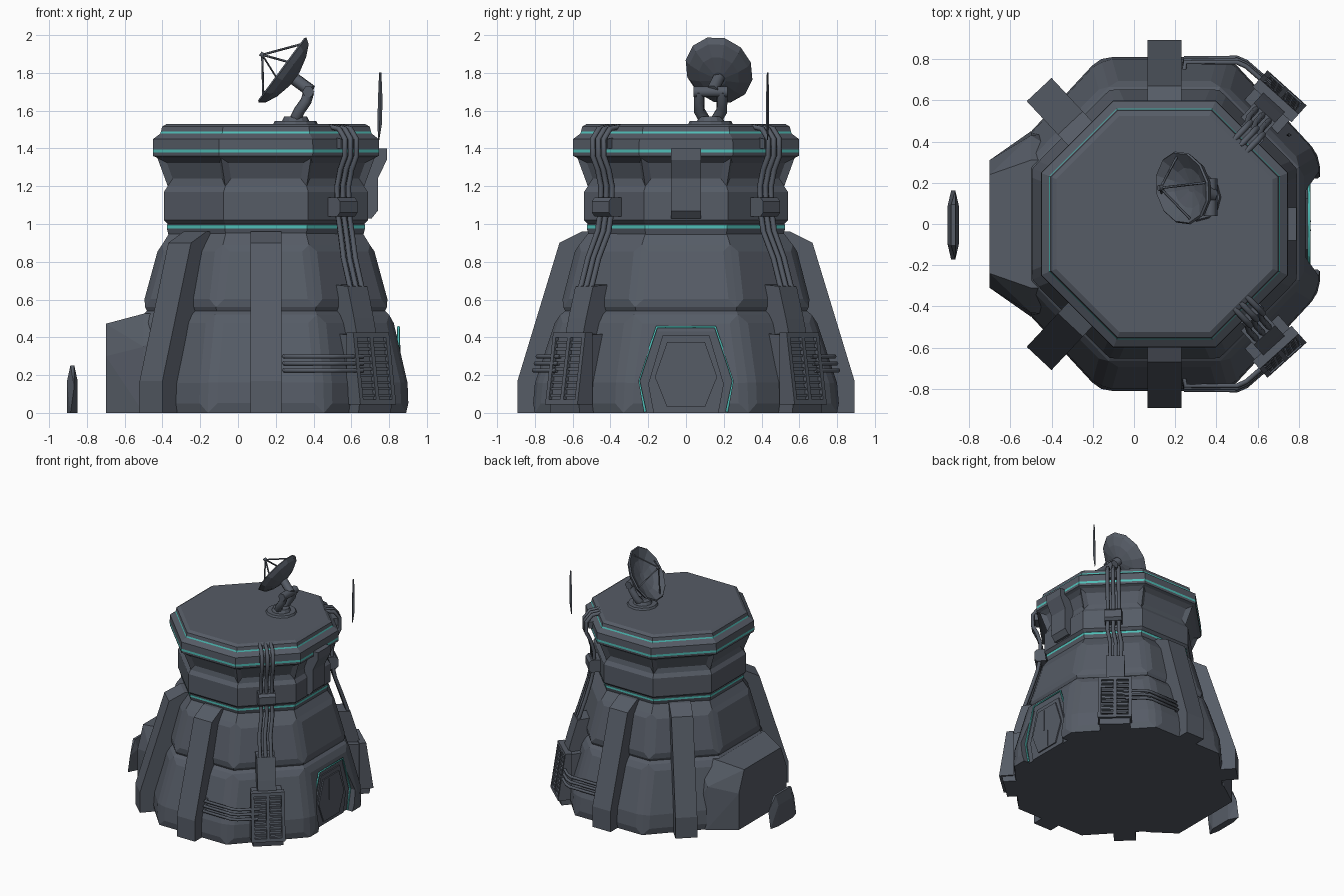
import bpy, bmesh, math
from mathutils import Vector, Matrix

if "Cube" in bpy.data.objects:
    bpy.data.objects.remove(bpy.data.objects["Cube"])

CX = 0.148  # tower axis


def material(name, col):
    m = bpy.data.materials.new(name)
    m.diffuse_color = (*col, 1)
    m.use_nodes = True
    m.node_tree.nodes["Principled BSDF"].inputs["Base Color"].default_value = m.diffuse_color
    return m


GREY = material("slate grey", (0.092, 0.106, 0.132))
TEAL = material("teal glow", (0.08, 0.52, 0.48))


def finish(bm, name, mats=(GREY,)):
    bmesh.ops.recalc_face_normals(bm, faces=bm.faces)
    me = bpy.data.meshes.new(name)
    bm.to_mesh(me)
    bm.free()
    ob = bpy.data.objects.new(name, me)
    bpy.context.collection.objects.link(ob)
    for m in mats:
        me.materials.append(m)
    return ob


def octagon_loft(name, rows, teal=(), panels=()):
    """rows: (z, x apothem, y apothem); panels: (row indices, inset, depth)"""
    bm = bmesh.new()
    t = math.tan(math.pi / 8)
    rings = []
    for z, a, b in rows:
        pts = [(a, -b*t), (a, b*t), (a*t, b), (-a*t, b),
               (-a, b*t), (-a, -b*t), (-a*t, -b), (a*t, -b)]
        rings.append([bm.verts.new((CX + x, y, z)) for x, y in pts])
    faces = []
    for i, (lo, hi) in enumerate(zip(rings, rings[1:])):
        row = [bm.faces.new((lo[k], lo[(k+1) % 8], hi[(k+1) % 8], hi[k])) for k in range(8)]
        for f in row:
            f.material_index = 1 if i in teal else 0
        faces.append(row)
    bm.faces.new(rings[0][::-1])
    bm.faces.new(rings[-1])
    bm.normal_update()
    for idx, inset, depth in panels:
        for k in range(8):
            bmesh.ops.inset_region(bm, faces=[faces[i][k] for i in idx],
                                   thickness=inset, depth=depth, use_even_offset=True)
    return finish(bm, name, (GREY, TEAL))


def prism(name, pts, offset, mat=GREY, link_matrix=None):
    """extrude a polygon by a vector"""
    bm = bmesh.new()
    f = bm.faces.new([bm.verts.new(p) for p in pts])
    r = bmesh.ops.extrude_face_region(bm, geom=[f])
    bmesh.ops.translate(bm, vec=offset, verts=[v for v in r["geom"] if isinstance(v, bmesh.types.BMVert)])
    if link_matrix:
        bm.transform(link_matrix)
    return finish(bm, name, (mat,))


def radial(name, deg, profile, width, shift=0.0):
    """(radius, z) profile with a width, turned around the tower axis"""
    m = Matrix.Translation((CX, 0, 0)) @ Matrix.Rotation(math.radians(deg), 4, 'Z')
    return prism(name, [(r, shift - width/2, z) for r, z in profile], (0, width, 0), GREY, m)


def tube(name, pts, radius, mat=GREY, res=1):
    cu = bpy.data.curves.new(name, 'CURVE')
    cu.dimensions = '3D'
    cu.bevel_depth = radius
    cu.bevel_resolution = res
    cu.use_fill_caps = True
    sp = cu.splines.new('POLY')
    sp.points.add(len(pts) - 1)
    for p, c in zip(sp.points, pts):
        p.co = (*c, 1)
    cu.materials.append(mat)
    ob = bpy.data.objects.new(name, cu)
    bpy.context.collection.objects.link(ob)
    return ob


def hull(name, pts):
    bm = bmesh.new()
    for p in pts:
        bm.verts.new(p)
    bmesh.ops.convex_hull(bm, input=bm.verts[:])
    return finish(bm, name)


def polar(deg, r, shift, z):
    a = math.radians(deg)
    return (CX + r*math.cos(a) - shift*math.sin(a), r*math.sin(a) + shift*math.cos(a), z)


# Sloping base in two tiers of raised panels
base = octagon_loft("base", [
    (0, .742, .80), (.16, .735, .785), (.52, .652, .665), (.54, .63, .64),
    (.56, .64, .65), (.89, .55, .565), (.955, .51, .515)],
    panels=[((0, 1), .05, .014), ((4,), .04, .014)])

# Upper tower: drum, flared collar, roof rim with glowing bands
octagon_loft("upper_tower", [(z, a, a) for z, a in [
    (.94, .515), (.977, .525), (.995, .525), (1.0, .52), (1.02, .54), (1.17, .54),
    (1.2, .52), (1.35, .575), (1.36, .597), (1.378, .599), (1.395, .599),
    (1.45, .597), (1.478, .56), (1.489, .556), (1.515, .55), (1.53, .525)]],
    teal=(1, 9, 12), panels=[((6,), .035, -.02)])

# Buttress ribs: front, back and the two left diagonals
RIB = [(.45, 0), (.892, 0), (.892, .17), (.67, .9), (.55, .96), (.45, .96)]
for n, deg in (("front", -90), ("back", 90), ("back_left", 133), ("front_left", -133)):
    radial(n + "_rib", deg, RIB, .165)

# Bracket on the right of the collar
radial("right_bracket", 0, [(.5, 1.03), (.56, 1.03), (.592, 1.07), (.592, 1.24),
                            (.64, 1.34), (.64, 1.40), (.5, 1.40)], .16)

# Door recess, glowing frame and door on the right
HEX = [(-.215, -.03), (-.25, .17), (-.155, .455), (.155, .455), (.25, .17), (.215, -.03)]
cutter = prism("door_cutter", [(.835, y, z) for y, z in HEX], (.3, 0, 0))
cutter.hide_render = True
cutter.hide_viewport = True
cut = base.modifiers.new("door_recess", 'BOOLEAN')
cut.operation = 'DIFFERENCE'
cut.object = cutter
tube("door_glow", [(.85, y, max(z, .006)) for y, z in HEX], .007, TEAL)
prism("door_frame", [(.83, y*.8, max(0, z*.9)) for y, z in HEX], (.015, 0, 0))
DOOR = [(-.1, .03), (-.165, .19), (-.1, .375), (.1, .375), (.165, .19), (.1, .03)]
prism("door_panel", [(.84, y, z) for y, z in DOOR], (.015, 0, 0))
for y, z0, z1 in ((-.035, .19, .36), (.01, .04, .17)):
    prism("door_seam", [(.85, y, z0), (.85, y + .008, z0), (.85, y + .008, z1), (.85, y, z1)], (.009, 0, 0))


def vent_r(z):
    return .888 - .15*(z - .05)


# Vents, cable runs and pipes on both right diagonals
for n, s in (("front", -1), ("back", 1)):
    deg = 48*s
    radial(n + "_vent_box", deg, [(.55, 0), (.86, 0), (vent_r(.05) - .02, .05),
                                  (vent_r(.41) - .02, .41), (.55, .43)], .23)

    def bar(label, z0, z1, width, shift, d=0.0):
        radial(n + label, deg, [(.78, z0), (vent_r(z0) - d, z0), (vent_r(z1) - d, z1), (.78, z1)], width, shift)
    for sh in (-.115, 0, .115):
        bar("_vent_post", .05, .42, .025, sh)
    for z in (.045, .40):
        bar("_vent_rail", z, z + .025, .255, 0)
    for i in range(9):
        for sh in (-.0575, .0575):
            bar("_vent_slat", .085 + i*.035, .1 + i*.035, .085, sh, .006)
    # pedestal and clamp that hold the cables
    radial(n + "_cable_pedestal", deg, [(.5, .40), (.80, .40), (.775, .5), (.725, .67), (.5, .69)], .14)
    radial(n + "_cable_clamp", 46*s, [(.5, 1.04), (.61, 1.04), (.63, 1.06), (.63, 1.12), (.61, 1.14), (.5, 1.14)], .13)
    radial(n + "_rim_clamp", 46*s, [(.5, 1.40), (.63, 1.40), (.63, 1.45), (.5, 1.47)], .11)
    RUN = [(.72, .64), (.66, .82), (.61, .96), (.59, 1.06), (.585, 1.2),
           (.61, 1.29), (.645, 1.36), (.645, 1.45), (.60, 1.505), (.53, 1.515)]
    for sh in (-.042, 0, .042):
        tube(n + "_cable", [polar(46*s + (2*s if z < .9 else 0), r, sh, z) for r, z in RUN], .015)
    # three pipes feeding the vent
    for i in range(3):
        z = .225 + i*.037
        y = .805 - i*.01
        tube(n + "_pipe", [(.24, s*(y - .06), z), (.25, s*y, z), (.50, s*y, z), (.545, s*(y - .02), z),
                           (.66, s*(y - .12), z)], .012)

# Annex on the left with a recessed gate
hull("left_annex", [(x, y*w, z) for y in (-1, 1) for x, w, z in
                    ((-.70, .31, 0), (-.70, .31, .30), (-.70, .24, .472), (-.50, .45, 0),
                     (-.50, .43, .35), (-.50, .31, .525), (-.3, .31, .525), (-.3, .45, 0))])

# Free-standing shield in front of the annex
hull("left_shield", [(-.877 + dx, y, z) for dx, w, z in
                     ((-.028, .09, 0), (-.028, .09, .17), (.028, .09, 0), (.028, .09, .17),
                      (-.01, .168, 0), (.01, .168, .14), (-.01, .1, .252), (.01, .1, .252))
                     for y in (-w - .005, w - .005)])

# Antenna blade beside the roof
hull("antenna", [(.75 + x*w + dx, .432 + y*w, z) for w, z, dx in
                 ((.003, 1.445, -.005), (.012, 1.53, 0), (.012, 1.66, .003), (.006, 1.803, .003))
                 for x, y in ((1, 0), (0, .7), (-1, 0), (0, -.7))])

# Dish: elliptical bowl, 12 sides
n = Vector((-.8, 0, .6))
v = Vector((.57, -.28, .77)).normalized()
u = n.cross(v)
C = Vector((.232, .175, 1.818))


def dish_point(r, h, a):
    return C + v*(.222*r*math.cos(a)) + u*(.175*r*math.sin(a)) + n*h


bm = bmesh.new()
rings = [[bm.verts.new(dish_point(r, h, k*math.pi/6)) for k in range(12)]
         for r, h in ((.12, -.058), (.55, -.04), (.96, .004), (1, -.004), (.9, -.035), (.6, -.065), (.2, -.085))]
for lo, hi in zip(rings, rings[1:]):
    for k in range(12):
        bm.faces.new((lo[k], lo[(k+1) % 12], hi[(k+1) % 12], hi[k]))
bm.faces.new(rings[0])
bm.faces.new(rings[-1])
finish(bm, "dish")

# Feed horn and its struts
feed = C + n*.13
for k in (1, 4, 7, 10):
    tube("feed_strut", [feed, dish_point(.85, -.01, k*math.pi/6)], .006, res=0)
tube("feed_horn", [feed - n*.015, feed + n*.012], .014)

# Dish mount: roof pad, two curved arms, pivot and hub
for name, r0, r1, z0, z1 in (("mount_pad", .12, .11, 1.525, 1.545), ("mount_base", .075, .06, 1.54, 1.57)):
    bm = bmesh.new()
    bmesh.ops.create_cone(bm, cap_ends=True, segments=12, radius1=r0, radius2=r1, depth=z1 - z0,
                          matrix=Matrix.Translation((.305, .13, (z0 + z1)/2)))
    finish(bm, name)
for y0, y in ((.10, .07), (.16, .19)):
    tube("mount_arm", [(.30, y0, 1.55), (.325, y, 1.60), (.36, y, 1.65), (.375, y, 1.70)], .03)
tube("mount_pivot", [(.372, .04, 1.70), (.372, .22, 1.70)], .032)
tube("mount_hub", [C - n*.07, Vector((.385, .14, 1.705))], .035)
